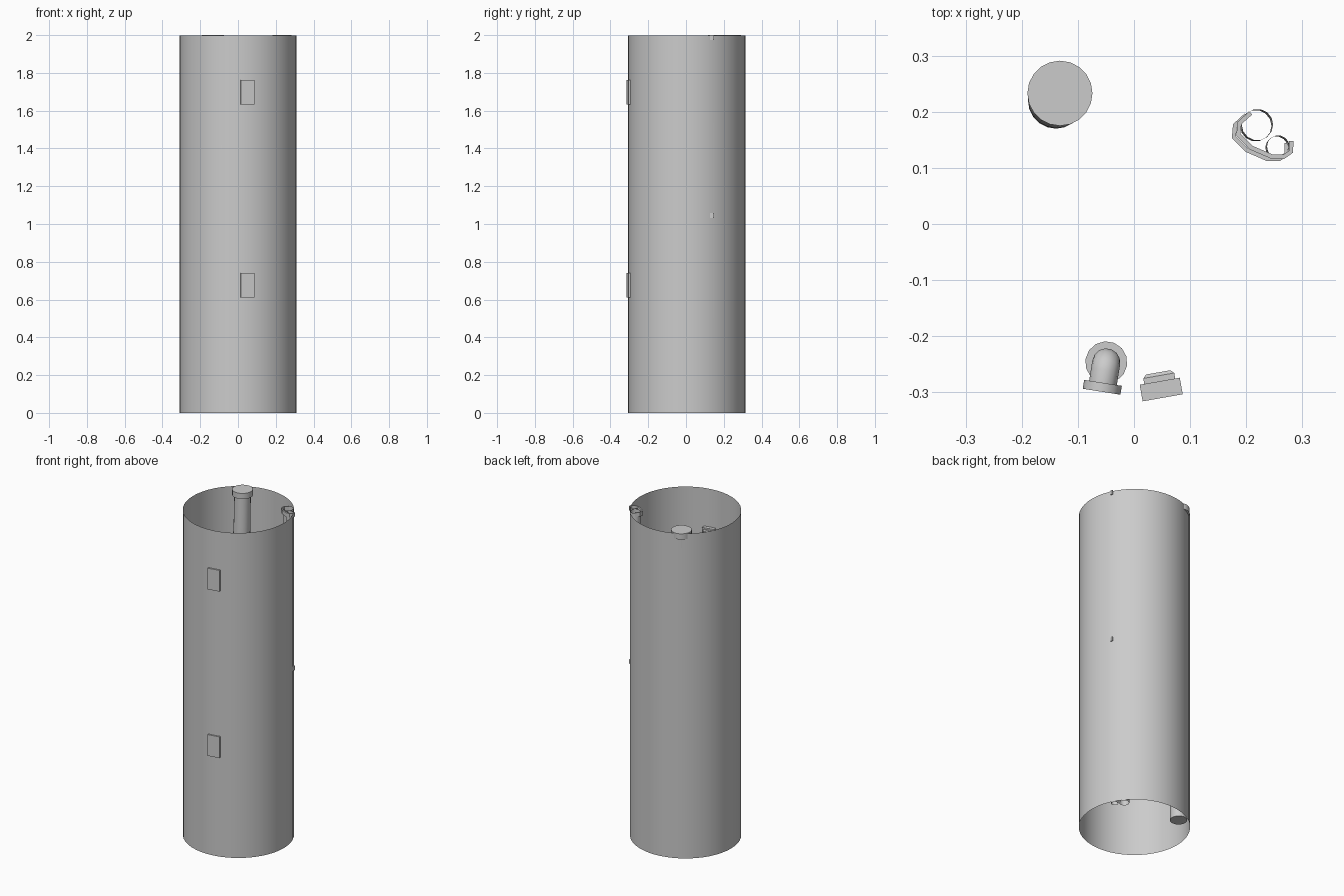
import bpy, bmesh, math
from mathutils import Vector, Matrix

cube = bpy.data.objects.get("Cube")
if cube:
    bpy.data.objects.remove(cube, do_unlink=True)


def finish(name, bm, smooth=None, matrix=Matrix()):
    bmesh.ops.recalc_face_normals(bm, faces=bm.faces)
    mesh = bpy.data.meshes.new(name)
    bm.to_mesh(mesh)
    bm.free()
    obj = bpy.data.objects.new(name, mesh)
    bpy.context.collection.objects.link(obj)
    obj.matrix_world = matrix
    if smooth:
        bpy.ops.object.select_all(action='DESELECT')
        obj.select_set(True)
        bpy.context.view_layer.objects.active = obj
        bpy.ops.object.shade_smooth_by_angle(angle=math.radians(smooth))
    return obj


def tube(name, points, radii, sides, capped=False, matrix=Matrix()):
    """Sweep a circle along a path, with one radius per point."""
    bm = bmesh.new()
    pts = [Vector(p) for p in points]
    rings = []
    for i, (p, r) in enumerate(zip(pts, radii)):
        axis = (pts[min(i + 1, len(pts) - 1)] - pts[max(i - 1, 0)]).normalized()
        u = Vector((1, 0, 0))
        u = (u - axis * u.dot(axis)).normalized()
        v = axis.cross(u)
        angles = [math.tau * k / sides for k in range(sides)]
        rings.append([bm.verts.new(p + r * (u * math.cos(a) + v * math.sin(a)))
                      for a in angles])
    for a, b in zip(rings, rings[1:]):
        for k in range(sides):
            n = (k + 1) % sides
            bm.faces.new((a[k], a[n], b[n], b[k]))
    if capped:
        bm.faces.new(rings[0])
        bm.faces.new(rings[-1])
    return finish(name, bm, 40, matrix)


def box(name, centre, size, matrix, bevel=0):
    bm = bmesh.new()
    bmesh.ops.create_cube(bm, size=1)
    bmesh.ops.transform(bm, matrix=Matrix.Translation(centre) @ Matrix.Diagonal((*size, 1)),
                        verts=bm.verts)
    if bevel:
        back = [e for e in bm.edges if all(v.co.y > centre[1] for v in e.verts)]
        bmesh.ops.bevel(bm, geom=back, offset=bevel, segments=1, affect='EDGES')
    return finish(name, bm, None, matrix)


def place(x, y, z, degrees):
    return Matrix.Translation((x, y, z)) @ Matrix.Rotation(math.radians(degrees), 4, 'Z')


# Thin open outer shell
tube("outer_shell", [(0, .004, 0), (0, .004, 1.997)], [.31, .31], 48)

# Large closed pipe with a wider lid
tube("large_pipe", [(-.138, .222, 0), (-.139, .22, .5), (-.134, .224, 1.0),
                    (-.138, .221, 1.5), (-.133, .23, 1.8), (-.132, .233, 1.97)],
     [.048, .05, .049, .05, .047, .046], 20, True)
tube("large_pipe_lid", [(-.132, .233, 1.965), (-.132, .233, 2)], [.058, .058], 20, True)

# Two slim open pipes side by side
tube("medium_pipe", [(.217, .175, 0), (.219, .176, 1), (.22, .177, 1.997)], [.028] * 3, 14)
tube("small_pipe", [(.254, .136, 0), (.257, .138, .35), (.257, .138, 1.45),
                    (.256, .1375, 1.997)], [.02] * 4, 14)


# Bent straps holding the slim pipes
def strap(name, z, inset):
    path = [(.208, .198), (.188, .18), (.186, .159), (.209, .136),
            (.246, .12), (.267, .12), (.28, .129), (.28, .148)]
    bm = bmesh.new()
    pts = [Vector((x - inset, y - inset / 2, z)) for x, y in path]
    sections = []
    for i, p in enumerate(pts):
        t = (pts[min(i + 1, len(pts) - 1)] - pts[max(i - 1, 0)]).normalized()
        n = Vector((-t.y, t.x, 0)) * .004
        up = Vector((0, 0, .0125))
        sections.append([bm.verts.new(q) for q in (p + n + up, p - n + up, p - n - up, p + n - up)])
    for a, b in zip(sections, sections[1:]):
        for k in range(4):
            m = (k + 1) % 4
            bm.faces.new((a[k], a[m], b[m], b[k]))
    bm.faces.new(sections[0])
    bm.faces.new(sections[-1])
    finish(name, bm)


for label, z, inset in (("top", 1.9875, 0), ("middle", 1.045, 0), ("bottom", .1, .008)):
    strap(label + "_pipe_strap", z, inset)

# Upper and lower fittings mounted through the front wall
for label, box_z, valve_z in (("upper", 1.698, 1.408), ("lower", .675, .6)):
    frame = place(.0485, -.295, box_z, 10)
    box(label + "_box_plate", (0, 0, 0), (.0725, .03, .13), frame)
    box(label + "_box_back", (0, .022, 0), (.056, .018, .112), frame, .006)

    frame = place(-.0565, -.291, valve_z, -9)
    tube(label + "_elbow_base", [(0, -.008, 0), (0, .008, 0)], [.034] * 2, 14, True, frame)
    bend = [(0, .006, 0), (0, .03, 0)]
    bend += [(0, .03 + .015 * math.sin(a), -.015 + .015 * math.cos(a))
             for a in (math.pi / 6, math.pi / 3, math.pi / 2)]
    bend.append((0, .045, -.045))
    tube(label + "_elbow", bend, [.025] * len(bend), 14, False, frame)
    tube(label + "_elbow_flange", [(0, .045, -.06), (0, .045, -.043)], [.0375] * 2, 14, True, frame)
